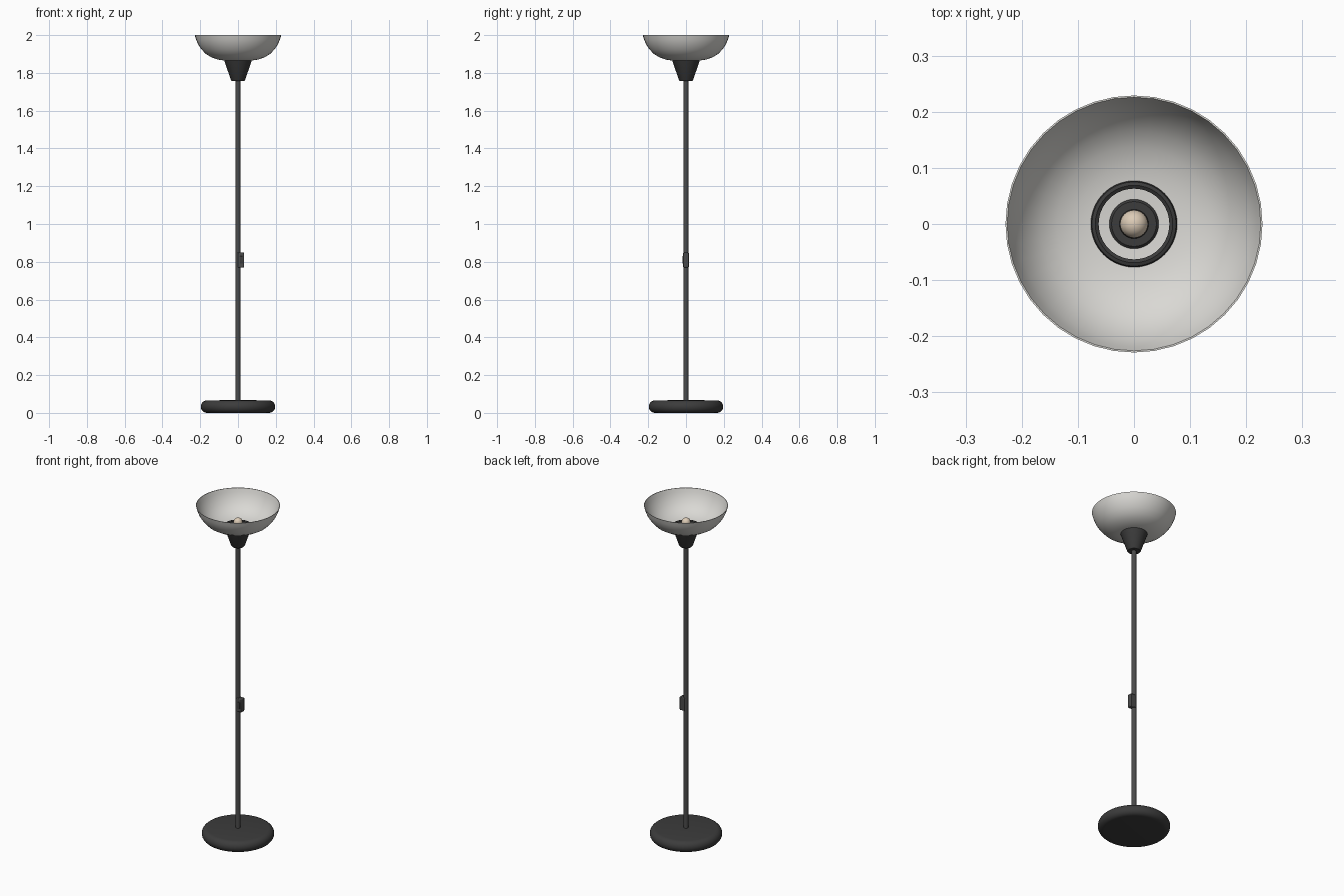
import bpy, bmesh, math

if "Cube" in bpy.data.objects:
    bpy.data.objects.remove(bpy.data.objects["Cube"])


def material(name, rgb):
    m = bpy.data.materials.new(name)
    m.diffuse_color = (*rgb, 1)
    m.use_nodes = True
    m.node_tree.nodes["Principled BSDF"].inputs["Base Color"].default_value = m.diffuse_color
    return m


black = material("charcoal_metal", (0.045, 0.045, 0.045))
grey = material("pole_grey", (0.07, 0.07, 0.07))
white = material("frosted_white", (0.70, 0.69, 0.66))
warm = material("warm_bulb", (0.72, 0.60, 0.47))


def finish(ob, mat, angle=40):
    ob.data.materials.append(mat)
    bpy.ops.object.select_all(action='DESELECT')
    ob.select_set(True)
    bpy.context.view_layer.objects.active = ob
    bpy.ops.object.shade_smooth_by_angle(angle=math.radians(angle))
    return ob


def lathe(name, profile, mat, sides=40):
    """Spin a list of (radius, height) points around the z axis."""
    bm = bmesh.new()
    verts = [bm.verts.new((r, 0, z)) for r, z in profile]
    edges = [bm.edges.new(p) for p in zip(verts, verts[1:])]
    bmesh.ops.spin(bm, geom=verts + edges, cent=(0, 0, 0), axis=(0, 0, 1),
                   angle=math.tau, steps=sides, use_duplicate=False)
    bmesh.ops.remove_doubles(bm, verts=bm.verts, dist=1e-5)
    bmesh.ops.recalc_face_normals(bm, faces=bm.faces)
    me = bpy.data.meshes.new(name)
    bm.to_mesh(me)
    bm.free()
    ob = bpy.data.objects.new(name, me)
    bpy.context.collection.objects.link(ob)
    return finish(ob, mat)


def box(name, loc, size, mat, bevel):
    bpy.ops.mesh.primitive_cube_add(size=1, location=loc)
    ob = bpy.context.object
    ob.name = name
    ob.scale = size
    bpy.ops.object.transform_apply(location=False, rotation=False, scale=True)
    mod = ob.modifiers.new("soft_edges", 'BEVEL')
    mod.width = bevel
    mod.segments = 2
    return finish(ob, mat)


# Weighted base with a rounded edge
edge = [(0.165 + 0.032 * math.cos(a), 0.033 + 0.033 * math.sin(a))
        for a in [math.radians(-90 + 18 * i) for i in range(11)]]
lathe("base", [(0, 0)] + edge + [(0.02, 0.068), (0, 0.068)], black, 48)

# Pole
lathe("pole", [(0, 0.06), (0.013, 0.06), (0.013, 1.78), (0, 1.78)], grey, 20)

# Switch housing on the pole and its small button
box("switch_housing", (0.015, 0, 0.81), (0.036, 0.03, 0.08), grey, 0.004)
box("switch_button", (0.017, -0.015, 0.81), (0.014, 0.008, 0.04), black, 0.002)

# Tapered cup carrying the shade
lathe("shade_cup", [(0, 1.758), (0.034, 1.758), (0.038, 1.763),
                    (0.072, 1.864), (0.077, 1.874), (0.075, 1.88),
                    (0.069, 1.882), (0.063, 1.878), (0.063, 1.862),
                    (0, 1.862)], black)

# Thin open bowl shade: outer wall, rim, then inner wall
outer = [(0, 1.863), (0.07, 1.865), (0.105, 1.870), (0.14, 1.882), (0.17, 1.900),
         (0.193, 1.924), (0.211, 1.951), (0.222, 1.976), (0.229, 2.0)]
inner = [(max(r - 0.003, 0), min(z + 0.003, 2.0)) for r, z in reversed(outer)]
lathe("bowl_shade", outer + inner, white, 40)

# Socket and bulb
lathe("bulb_socket", [(0, 1.86), (0.044, 1.86), (0.044, 1.876), (0.04, 1.88),
                      (0.026, 1.88), (0.024, 1.89), (0, 1.89)], black, 32)
bpy.ops.mesh.primitive_uv_sphere_add(segments=24, ring_count=14, radius=0.025,
                                     location=(0, 0, 1.90))
bpy.context.object.name = "bulb"
finish(bpy.context.object, warm, 60)
